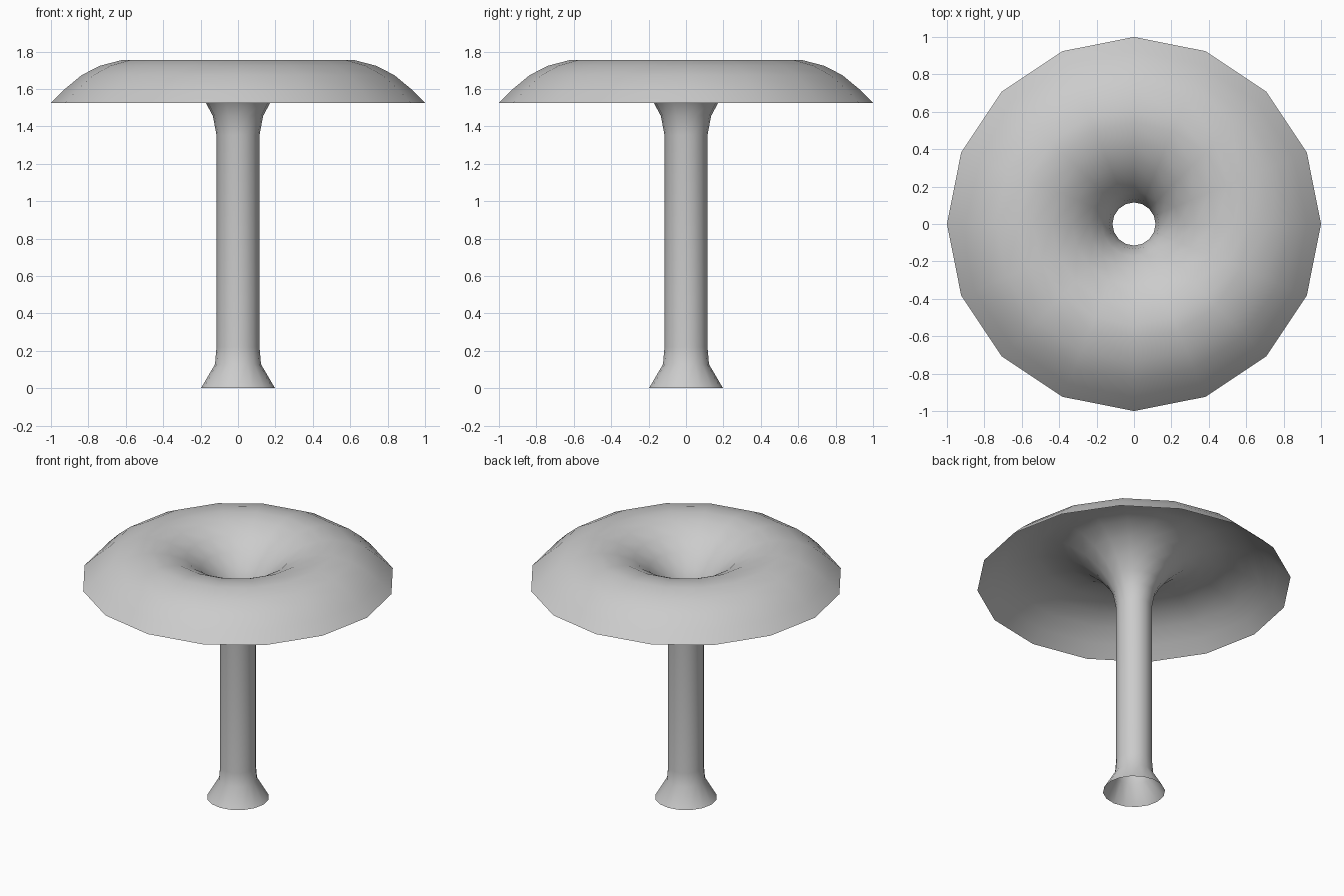
import bpy, bmesh, math

if "Cube" in bpy.data.objects:
    bpy.data.objects.remove(bpy.data.objects["Cube"])

SIDES = 16

# Open profile (radius, height): flared foot, tubular stem, funnel, crest, drooping rim
profile = [
    (0.198, 0.0), (0.123, 0.128), (0.115, 0.22),
    (0.115, 1.353), (0.134, 1.455), (0.172, 1.526), (0.24, 1.61),
    (0.33, 1.684), (0.44, 1.737), (0.54, 1.755), (0.62, 1.755),
    (0.738, 1.724), (0.836, 1.674), (0.925, 1.6), (1.0, 1.526),
]


def lathe(name, points, sides):
    bm = bmesh.new()
    verts = [bm.verts.new((r, 0, z)) for r, z in points]
    edges = [bm.edges.new(pair) for pair in zip(verts, verts[1:])]
    bmesh.ops.spin(bm, geom=verts + edges, cent=(0, 0, 0), axis=(0, 0, 1),
                   angle=math.tau, steps=sides)
    bmesh.ops.remove_doubles(bm, verts=bm.verts[:], dist=0.0005)
    bmesh.ops.recalc_face_normals(bm, faces=bm.faces[:])
    for face in bm.faces:
        face.smooth = True
    mesh = bpy.data.meshes.new(name)
    bm.to_mesh(mesh)
    bm.free()
    obj = bpy.data.objects.new(name, mesh)
    bpy.context.collection.objects.link(obj)
    return obj


# Thin hollow trumpet-shaped mushroom, one continuous shell
lathe("funnel_mushroom", profile, SIDES)
